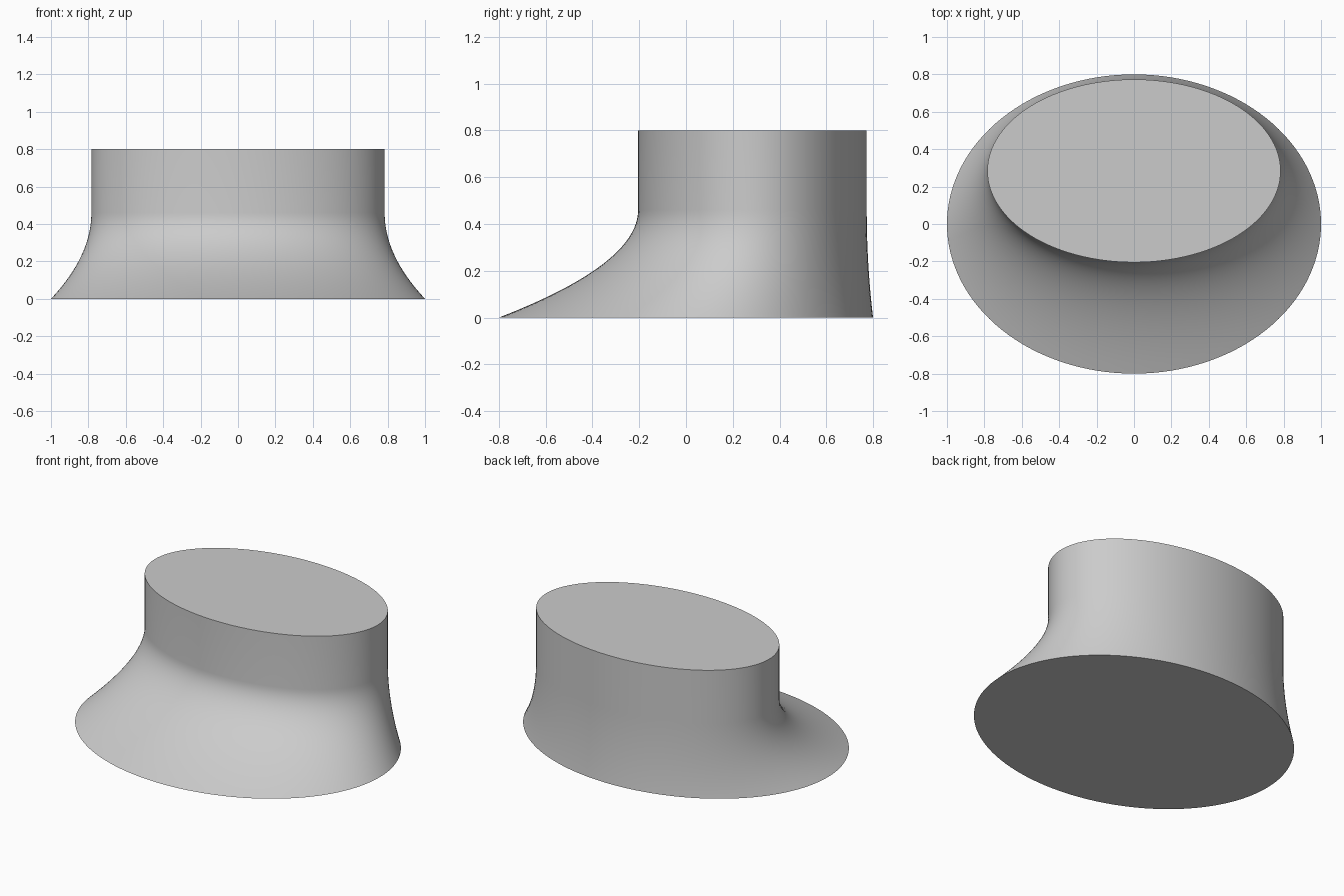
import bpy, bmesh, math

cube = bpy.data.objects.get("Cube")
if cube:
    bpy.data.objects.remove(cube)

SEGMENTS = 128
BASE = (1.0, 0.8, 0.0)           # half width, half depth, centre y
NECK = (0.784, 0.489, 0.284)
FLARE_TOP, HEIGHT = 0.46, 0.8

grey = bpy.data.materials.new("light_grey")
grey.use_nodes = True
colour = (0.6, 0.6, 0.6, 1)
grey.diffuse_color = colour
grey.node_tree.nodes["Principled BSDF"].inputs["Base Color"].default_value = colour


def add_ring(bm, z):
    """Oval section, blended from base to neck along a parabola."""
    t = max(0, 1 - z / FLARE_TOP) ** 2
    rx, ry, cy = (n + (b - n) * t for b, n in zip(BASE, NECK))
    angles = [2 * math.pi * i / SEGMENTS for i in range(SEGMENTS)]
    return [bm.verts.new((rx * math.cos(a), cy + ry * math.sin(a), z)) for a in angles]


# Offset neck flaring down to a wide oval foot
bm = bmesh.new()
steps = 24
heights = [FLARE_TOP * i / steps for i in range(steps + 1)] + [HEIGHT]
rings = [add_ring(bm, z) for z in heights]
for low, high in zip(rings, rings[1:]):
    for i in range(SEGMENTS):
        j = (i + 1) % SEGMENTS
        bm.faces.new((low[i], low[j], high[j], high[i]))

# Flat ends
bm.faces.new(rings[-1])
bm.faces.new(rings[0][::-1])

mesh = bpy.data.meshes.new("flared_oval_body")
bm.to_mesh(mesh)
bm.free()
mesh.materials.append(grey)
body = bpy.data.objects.new("flared_oval_body", mesh)
bpy.context.collection.objects.link(body)
bpy.context.view_layer.objects.active = body
body.select_set(True)
bpy.ops.object.shade_smooth_by_angle(angle=math.radians(35))
